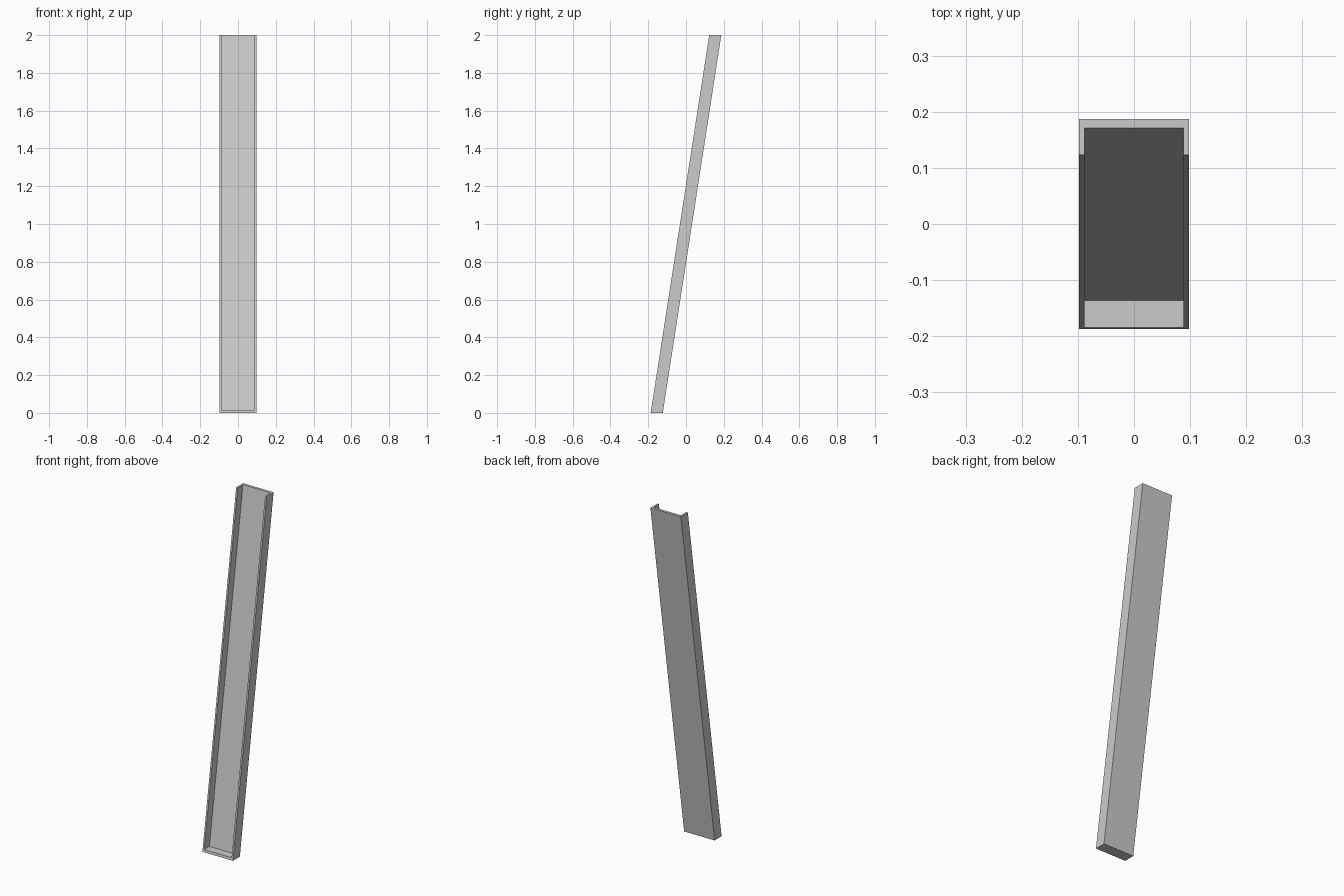
import bpy

if "Cube" in bpy.data.objects:
    bpy.data.objects.remove(bpy.data.objects["Cube"])

Y_BOTTOM, Y_TOP, HEIGHT = -0.187, 0.123, 2.0   # front edge line of the leaning channel
DEPTH, HALF_W, WALL, BACK, FLOOR = 0.064, 0.098, 0.010, 0.016, 0.015


def leaning_prism(name, profile, z0, z1):
    """Extrude an (x, depth) profile upward along the lean of the channel."""
    n = len(profile)
    verts = []
    for z in (z0, z1):
        y0 = Y_BOTTOM + (Y_TOP - Y_BOTTOM) * z / HEIGHT
        verts += [(x, y0 + d, z) for x, d in profile]
    faces = [tuple(reversed(range(n))), tuple(range(n, 2 * n))]
    faces += [(i, (i + 1) % n, n + (i + 1) % n, n + i) for i in range(n)]
    mesh = bpy.data.meshes.new(name)
    mesh.from_pydata(verts, [], faces)
    obj = bpy.data.objects.new(name, mesh)
    bpy.context.collection.objects.link(obj)
    return obj


# U-shaped channel: back plate with two side flanges
inner = HALF_W - WALL
half = [(HALF_W, DEPTH), (HALF_W, 0), (inner, 0), (inner, DEPTH - BACK)]
right = list(reversed(half))
left = [(-x, d) for x, d in half]
leaning_prism("channel", left + right, FLOOR, HEIGHT)

# Closed bottom end
leaning_prism("bottom_plate", [(-HALF_W, 0), (HALF_W, 0), (HALF_W, DEPTH), (-HALF_W, DEPTH)], 0, FLOOR)
